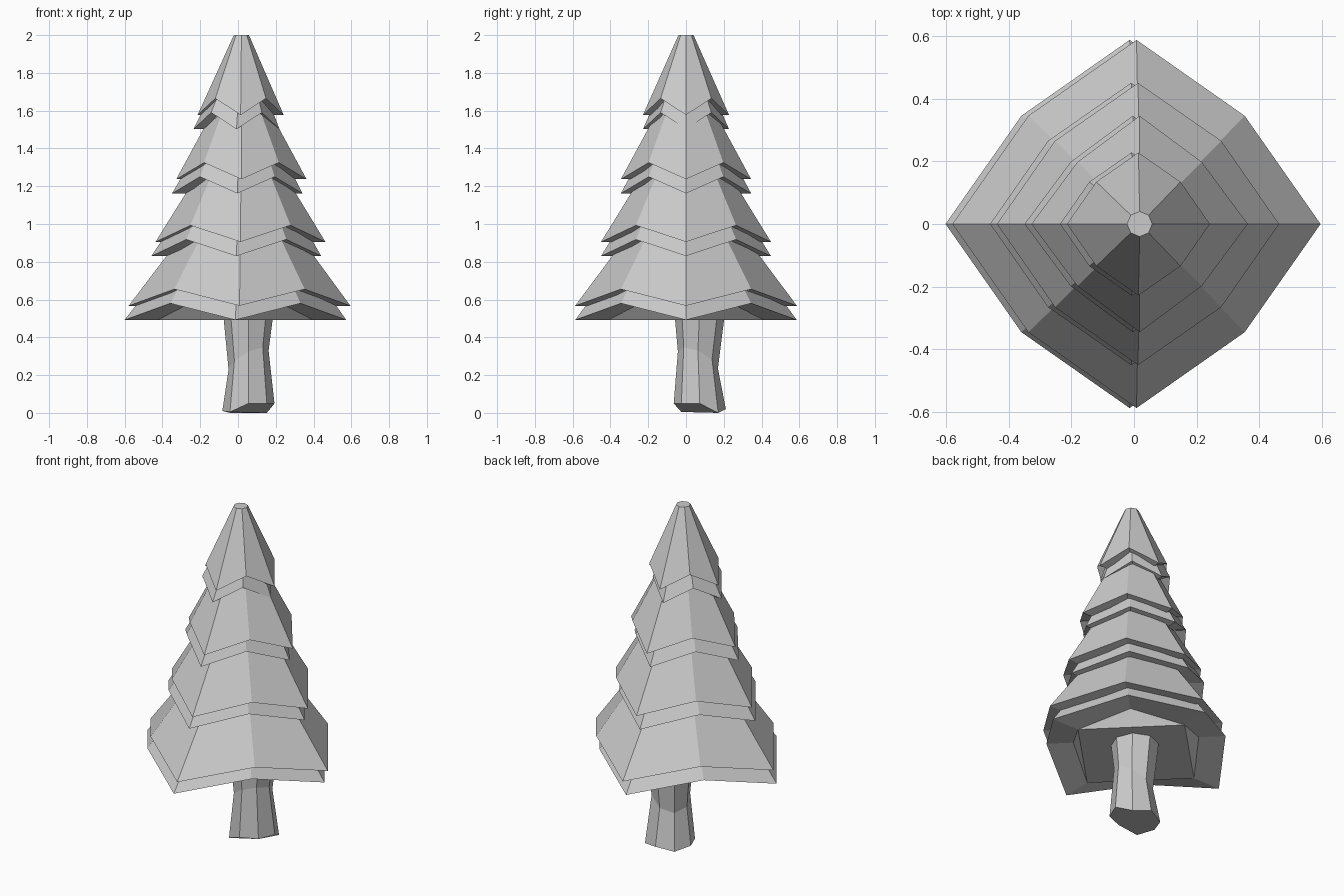
import bpy
import bmesh
from math import cos, sin, pi

cube = bpy.data.objects.get("Cube")
if cube:
    bpy.data.objects.remove(cube, do_unlink=True)

grey = bpy.data.materials.new("plain_grey")
grey.use_nodes = True
grey.diffuse_color = (0.6, 0.6, 0.6, 1)
grey.node_tree.nodes["Principled BSDF"].inputs["Base Color"].default_value = (0.6, 0.6, 0.6, 1)


def ring(bm, cx, cy, radii, heights):
    """Eight vertices; even ones lie on the axes, odd ones on the diagonals."""
    return [bm.verts.new((cx + radii[i % 2] * cos(i * pi / 4),
                          cy + radii[i % 2] * sin(i * pi / 4),
                          heights[i])) for i in range(8)]


def bridge(bm, low, high):
    for i in range(8):
        j = (i + 1) % 8
        bm.faces.new((low[i], low[j], high[j], high[i]))


def finish(bm, name):
    bmesh.ops.recalc_face_normals(bm, faces=bm.faces)
    mesh = bpy.data.meshes.new(name)
    bm.to_mesh(mesh)
    bm.free()
    mesh.materials.append(grey)
    obj = bpy.data.objects.new(name, mesh)
    bpy.context.collection.objects.link(obj)


def branch_skirt(name, cx, tip_r, diag_r, z, top):
    """Eight-sided cone with drooping corners on the axes."""
    bm = bmesh.new()
    heights = [z, z + 0.088] * 4
    rim = ring(bm, cx, 0, (tip_r, diag_r), heights)
    tip = ring(bm, 0.018, 0, (0.04, 0.04), [top] * 8)
    bridge(bm, rim, tip)
    bm.faces.new(tip)
    # underside: a level lip, then a square centre with an ear at each diagonal
    lip = ring(bm, cx, 0, (tip_r * 0.7, diag_r * 0.7), heights)
    bridge(bm, lip, rim)
    bm.faces.new(lip[::2])
    for i in range(0, 8, 2):
        bm.faces.new((lip[i], lip[i + 1], lip[(i + 2) % 8]))
    finish(bm, name)


# Branches: each tier is a pair of skirts, the lower one slightly shifted
tiers = [  # upper centre x, tip radius, diagonal radius, rim height, top
    (0.008, 0.587, 0.488, 0.567, 1.30),
    (0.013, 0.45, 0.375, 0.905, 1.57),
    (0.018, 0.345, 0.28, 1.237, 1.80),
    (0.014, 0.228, 0.19, 1.577, 2.00),
]
for n, (cx, tip_r, diag_r, z, top) in enumerate(tiers, 1):
    branch_skirt(f"branch_tier_{n}_upper", cx, tip_r, diag_r, z, top)
    branch_skirt(f"branch_tier_{n}_lower", cx - 0.022, tip_r, diag_r, z - 0.075, top - 0.075)

# Trunk: waisted octagon with an uneven foot cut higher at the front left
bm = bmesh.new()
foot_z = [0.05, 0, 0.02, 0, 0.01, 0.005, 0.05, 0.05]
waist_z = [0.28 + 0.05 * cos(i * pi / 4) - 0.045 * sin(i * pi / 4) for i in range(8)]
foot = ring(bm, 0.055, 0.073, (0.138, 0.138), foot_z)
waist = ring(bm, 0.056, 0.063, (0.106, 0.106), waist_z)
crown = ring(bm, 0.055, 0.073, (0.137, 0.137), [0.56] * 8)
bridge(bm, foot, waist)
bridge(bm, waist, crown)
bm.faces.new(foot)
bm.faces.new(crown)
finish(bm, "trunk")
